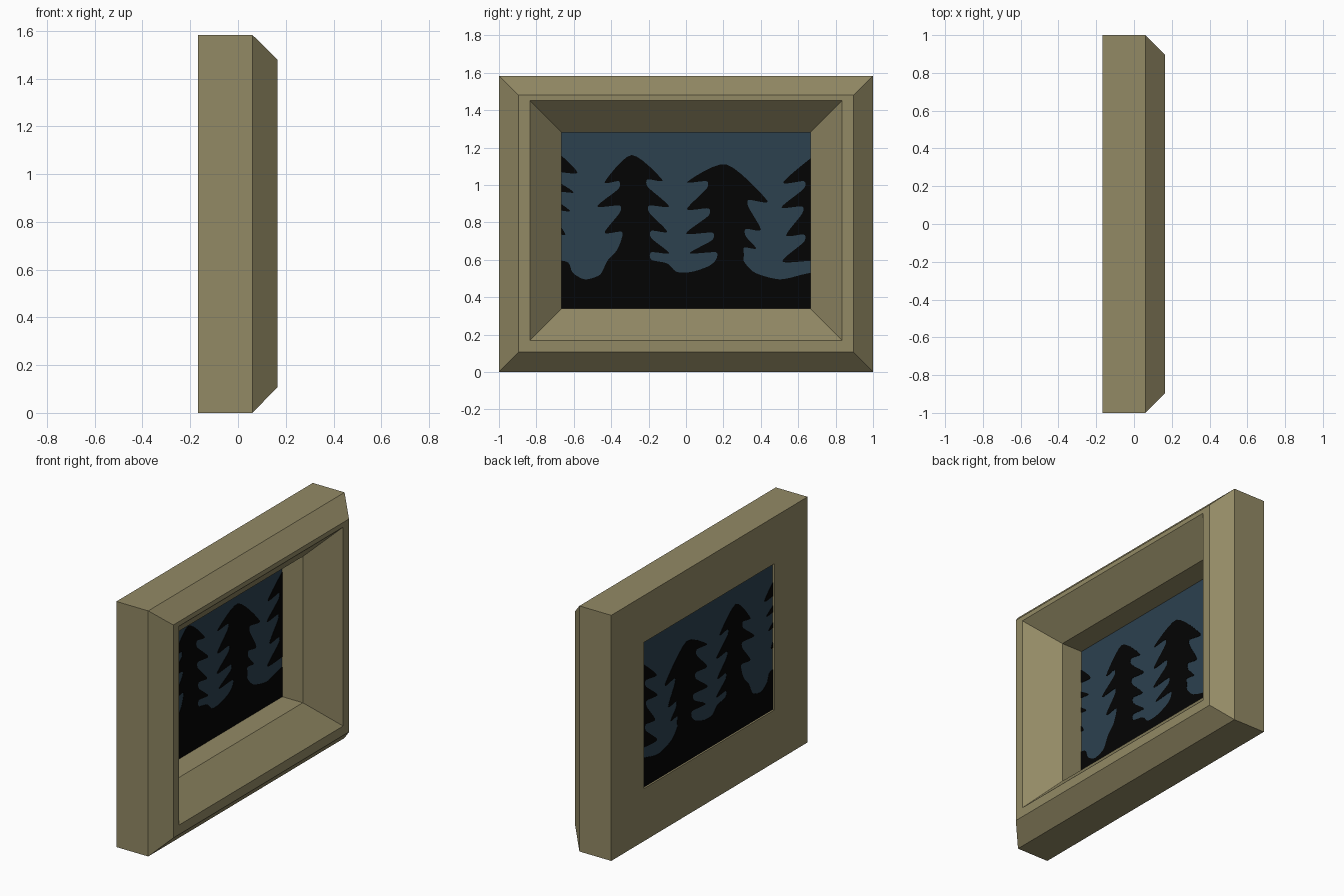
import bpy, bmesh
from mathutils import Vector

if "Cube" in bpy.data.objects:
    bpy.data.objects.remove(bpy.data.objects["Cube"])


def material(name, rgb):
    m = bpy.data.materials.new(name)
    m.diffuse_color = (*rgb, 1)
    m.use_nodes = True
    m.node_tree.nodes["Principled BSDF"].inputs["Base Color"].default_value = m.diffuse_color
    return m


WOOD = material("frame_tan", (0.29, 0.253, 0.13))
SKY = material("night_blue", (0.025, 0.052, 0.078))
BLACK = material("tree_black", (0.001, 0.001, 0.001))

PIC_Y, PIC_Z0, PIC_Z1, PIC_X = 0.665, 0.338, 1.281, -0.152


def finish(bm, name, mat):
    bmesh.ops.recalc_face_normals(bm, faces=bm.faces)
    me = bpy.data.meshes.new(name)
    bm.to_mesh(me)
    bm.free()
    me.materials.append(mat)
    ob = bpy.data.objects.new(name, me)
    bpy.context.collection.objects.link(ob)
    return ob


# Frame: rectangular rings (x, half width, bottom, top) joined in a closed loop
rings = [
    (-0.167, PIC_Y, PIC_Z0, PIC_Z1),
    (-0.167, 1.0, 0.0, 1.583),
    (0.06, 1.0, 0.0, 1.583),
    (0.165, 0.895, 0.107, 1.48),
    (0.165, 0.835, 0.168, 1.45),
    (-0.003, PIC_Y, PIC_Z0, PIC_Z1),
]
bm = bmesh.new()
loops = [[bm.verts.new((x, y, z)) for y, z in ((-w, a), (w, a), (w, b), (-w, b))]
         for x, w, a, b in rings]
for i, a in enumerate(loops):
    b = loops[(i + 1) % len(loops)]
    for j in range(4):
        k = (j + 1) % 4
        bm.faces.new((a[j], a[k], b[k], b[j]))
finish(bm, "frame", WOOD)


def plate(bm, name, mat, thickness):
    """Turn a flat sheet into a thin plate centred on the picture plane."""
    ob = finish(bm, name, mat)
    mod = ob.modifiers.new("thickness", 'SOLIDIFY')
    mod.thickness = thickness
    mod.offset = 0
    return ob


# Sky panel
bm = bmesh.new()
bm.faces.new([bm.verts.new((PIC_X, y, z)) for y, z in
              ((-PIC_Y, PIC_Z0), (PIC_Y, PIC_Z0), (PIC_Y, PIC_Z1), (-PIC_Y, PIC_Z1))])
plate(bm, "sky_panel", SKY, 0.002)


def side(tiers):
    """Branch outline from the top down: (tip y, tip z, notch y)."""
    out = []
    for ty, tz, ny in tiers:
        out += [(ty, tz), (ny, tz + 0.005), (ny, tz - 0.035)]
    return out


def smooth(pts, steps=6, tension=0.4):
    """Closed spline through the points."""
    out, n = [], len(pts)
    p = [Vector(q) for q in pts]
    for i in range(n):
        a, b, c, d = p[i - 1], p[i], p[(i + 1) % n], p[(i + 2) % n]
        m0, m1 = (c - a) * tension, (d - b) * tension
        # keep tangents short next to long neighbours
        m0, m1 = (m * min(1, 1.2 * (c - b).length / max(m.length, 1e-6)) for m in (m0, m1))
        for s in range(steps):
            t = s / steps
            out.append(b * (2*t**3 - 3*t*t + 1) + m0 * (t**3 - 2*t*t + t)
                       + c * (3*t*t - 2*t**3) + m1 * (t**3 - t*t))
    return out


# Tree silhouettes and ground as one outline, left to right
outline = [(-0.8, 0.25), (-0.8, 1.17), (-0.70, 1.18)]
outline += side([(-0.58, 1.065, -0.70), (-0.60, 0.96, -0.70),
                 (-0.62, 0.86, -0.70), (-0.645, 0.735, -0.70)])
outline += [(-0.70, 0.61), (-0.63, 0.585), (-0.605, 0.53), (-0.54, 0.495),
            (-0.46, 0.52), (-0.42, 0.595), (-0.37, 0.65)]
outline += side([(-0.435, 1.015, -0.36), (-0.475, 0.885, -0.355),
                 (-0.435, 0.745, -0.345)])[::-1]
outline += [(-0.29, 1.16)]
outline += side([(-0.125, 1.025, -0.205), (-0.09, 0.885, -0.195),
                 (-0.10, 0.75, -0.185), (-0.09, 0.635, -0.185)])
outline += [(-0.10, 0.58), (-0.05, 0.535), (0.03, 0.535), (0.12, 0.565)]
outline += side([(0.005, 1.015, 0.11), (0.005, 0.87, 0.12),
                 (0.0, 0.74, 0.14), (0.02, 0.635, 0.16)])[::-1]
outline += [(0.215, 1.11)]
outline += side([(0.435, 0.915, 0.335), (0.40, 0.76, 0.32), (0.375, 0.66, 0.31)])
outline += [(0.31, 0.59), (0.37, 0.53), (0.50, 0.495), (0.62, 0.52), (0.70, 0.54)]
outline += side([(0.52, 1.015, 0.63), (0.51, 0.88, 0.62),
                 (0.535, 0.73, 0.63), (0.515, 0.59, 0.70)])[::-1]
outline += [(0.72, 1.18), (0.8, 1.17), (0.8, 0.25)]

bm = bmesh.new()
bm.faces.new([bm.verts.new((PIC_X, q.x, q.y)) for q in smooth(outline)])
bm.normal_update()
bmesh.ops.triangulate(bm, faces=bm.faces[:])
# Trim to the picture opening
for co, no in (((0, -PIC_Y, 0), (0, -1, 0)), ((0, PIC_Y, 0), (0, 1, 0)),
               ((0, 0, PIC_Z0), (0, 0, -1))):
    bmesh.ops.bisect_plane(bm, geom=bm.verts[:] + bm.edges[:] + bm.faces[:],
                           plane_co=co, plane_no=no, clear_outer=True)
plate(bm, "tree_silhouettes", BLACK, 0.006)
